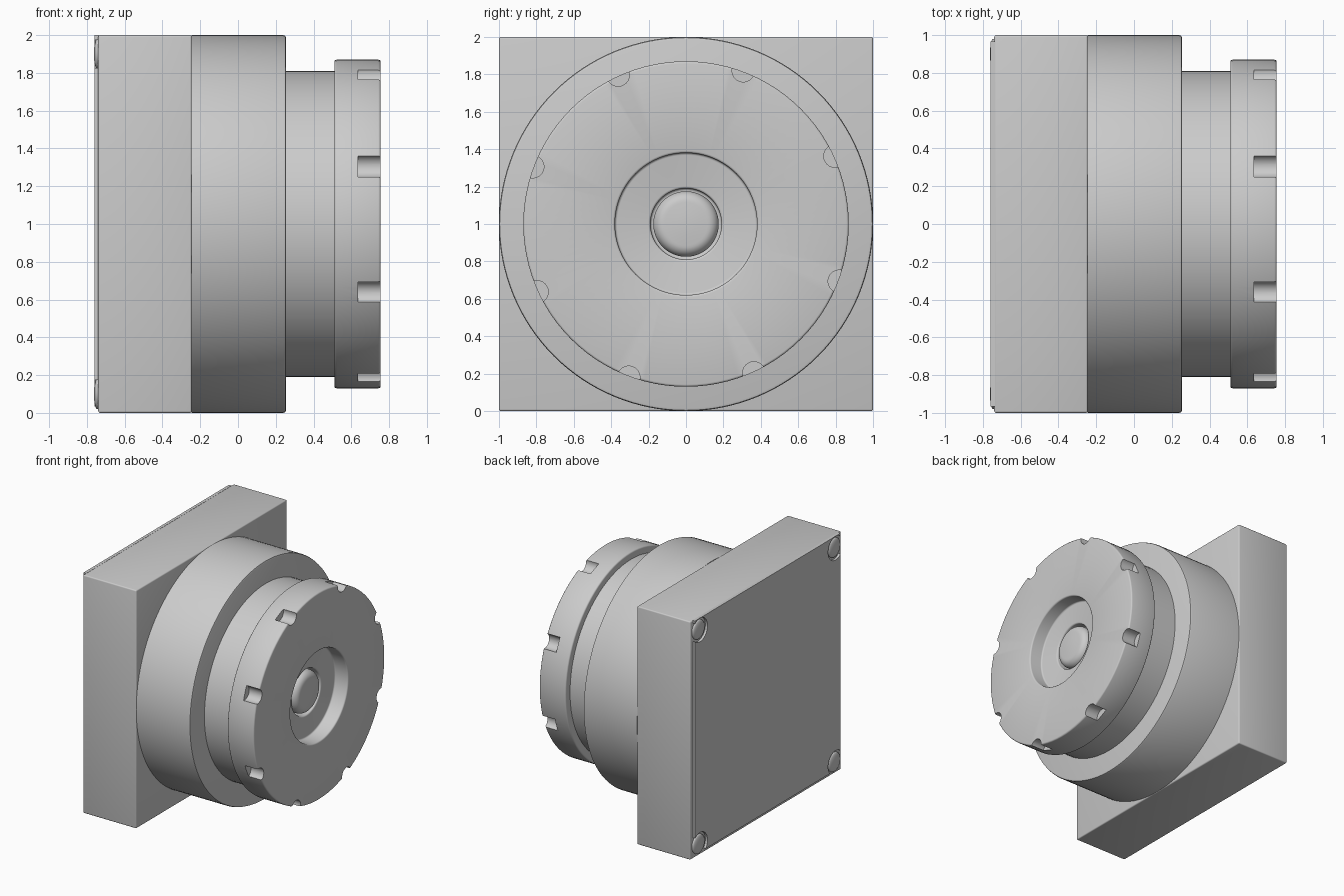
import bpy, bmesh, math
from mathutils import Matrix, Vector

cube = bpy.data.objects.get("Cube")
if cube:
    bpy.data.objects.remove(cube, do_unlink=True)

CENTER = Vector((0, 0, 1))

grey = bpy.data.materials.new("plain grey")
grey.use_nodes = True
colour = (0.6, 0.6, 0.6, 1)
grey.diffuse_color = colour
grey.node_tree.nodes["Principled BSDF"].inputs["Base Color"].default_value = colour


def new_object(name, bm):
    bmesh.ops.recalc_face_normals(bm, faces=bm.faces)
    mesh = bpy.data.meshes.new(name)
    bm.to_mesh(mesh)
    bm.free()
    mesh.materials.append(grey)
    obj = bpy.data.objects.new(name, mesh)
    bpy.context.collection.objects.link(obj)
    return obj


def box(name, low, high):
    bm = bmesh.new()
    low, high = Vector(low), Vector(high)
    bmesh.ops.create_cube(bm, size=1, matrix=Matrix.Translation((low + high) / 2)
                          @ Matrix.Diagonal((high - low).to_4d()))
    return new_object(name, bm)


def lathe(name, profile, center=CENTER, steps=96):
    """Turn (x, radius) points around an axis parallel to x."""
    bm = bmesh.new()
    verts = [bm.verts.new((x, center.y, center.z + r)) for x, r in profile]
    edges = [bm.edges.new(pair) for pair in zip(verts, verts[1:])]
    bmesh.ops.spin(bm, geom=verts + edges, cent=center, axis=(1, 0, 0),
                   angle=math.tau, steps=steps)
    bmesh.ops.remove_doubles(bm, verts=bm.verts, dist=1e-4)
    return new_object(name, bm)


def rod(x0, x1, radius, y, z):
    return lathe("cutter", [(x0, 0), (x0, radius), (x1, radius), (x1, 0)],
                 Vector((0, y, z)), 32)


def finish(obj, bevel=0, cutters=()):
    bpy.ops.object.select_all(action='DESELECT')
    bpy.context.view_layer.objects.active = obj
    obj.select_set(True)
    if bevel:
        mod = obj.modifiers.new("bevel", 'BEVEL')
        mod.width, mod.segments = bevel, 3
        mod.limit_method, mod.angle_limit = 'ANGLE', math.radians(40)
        bpy.ops.object.modifier_apply(modifier=mod.name)
    for cutter in cutters:
        mod = obj.modifiers.new("cut", 'BOOLEAN')
        mod.operation, mod.solver, mod.object = 'DIFFERENCE', 'EXACT', cutter
        bpy.ops.object.modifier_apply(modifier=mod.name)
        bpy.data.objects.remove(cutter, do_unlink=True)
    bpy.ops.object.shade_smooth_by_angle(angle=math.radians(35))


# Square mounting block
finish(box("mounting_block", (-0.74, -1, 0), (-0.245, 1, 2)), 0.01)

# Round barrel and narrower neck
finish(lathe("barrel", [(-0.245, 0), (-0.245, 1), (0.24, 1), (0.251, 0.996),
                        (0.255, 0.985), (0.255, 0)], steps=128))
finish(lathe("neck", [(0.25, 0), (0.25, 0.81), (0.52, 0.81), (0.52, 0)]))

# Head ring with a stepped central recess and eight grip notches
notches = []
for i in range(8):
    a = math.radians(24.5 + 45 * i)
    notches.append(rod(0.635, 0.8, 0.06, 0.875 * math.cos(a), 1 + 0.875 * math.sin(a)))
head = lathe("head", [(0.51, 0), (0.51, 0.87), (0.755, 0.87), (0.755, 0.38),
                      (0.635, 0.38), (0.635, 0.19), (0.54, 0.19), (0.54, 0)])
finish(head, 0.012, notches)

# Rounded button in the recess
dome = [(0.60 + 0.06 * math.sin(t), 0.115 + 0.06 * math.cos(t))
        for t in (math.pi / 2 * i / 8 for i in range(9))]
finish(lathe("button", [(0.53, 0), (0.53, 0.175)] + dome + [(0.665, 0.06), (0.667, 0)],
             steps=64))

# Back cover with corners scooped out around the screws
corners = [(y, z) for y in (-0.9, 0.9) for z in (0.1, 1.9)]
cover = box("back_cover", (-0.76, -0.965, 0.035), (-0.735, 0.965, 2))
finish(cover, 0, [rod(-0.8, -0.7, 0.1, y, z) for y, z in corners])

# Domed corner screws
for i, (y, z) in enumerate(corners):
    cap = [(-0.745 - 0.018 * math.sin(t), 0.08 * math.cos(t))
           for t in (math.pi / 2 * k / 6 for k in range(7))]
    finish(lathe("corner_screw_%d" % (i + 1), [(-0.73, 0), (-0.73, 0.08)] + cap,
                 Vector((0, y, z)), 32))
